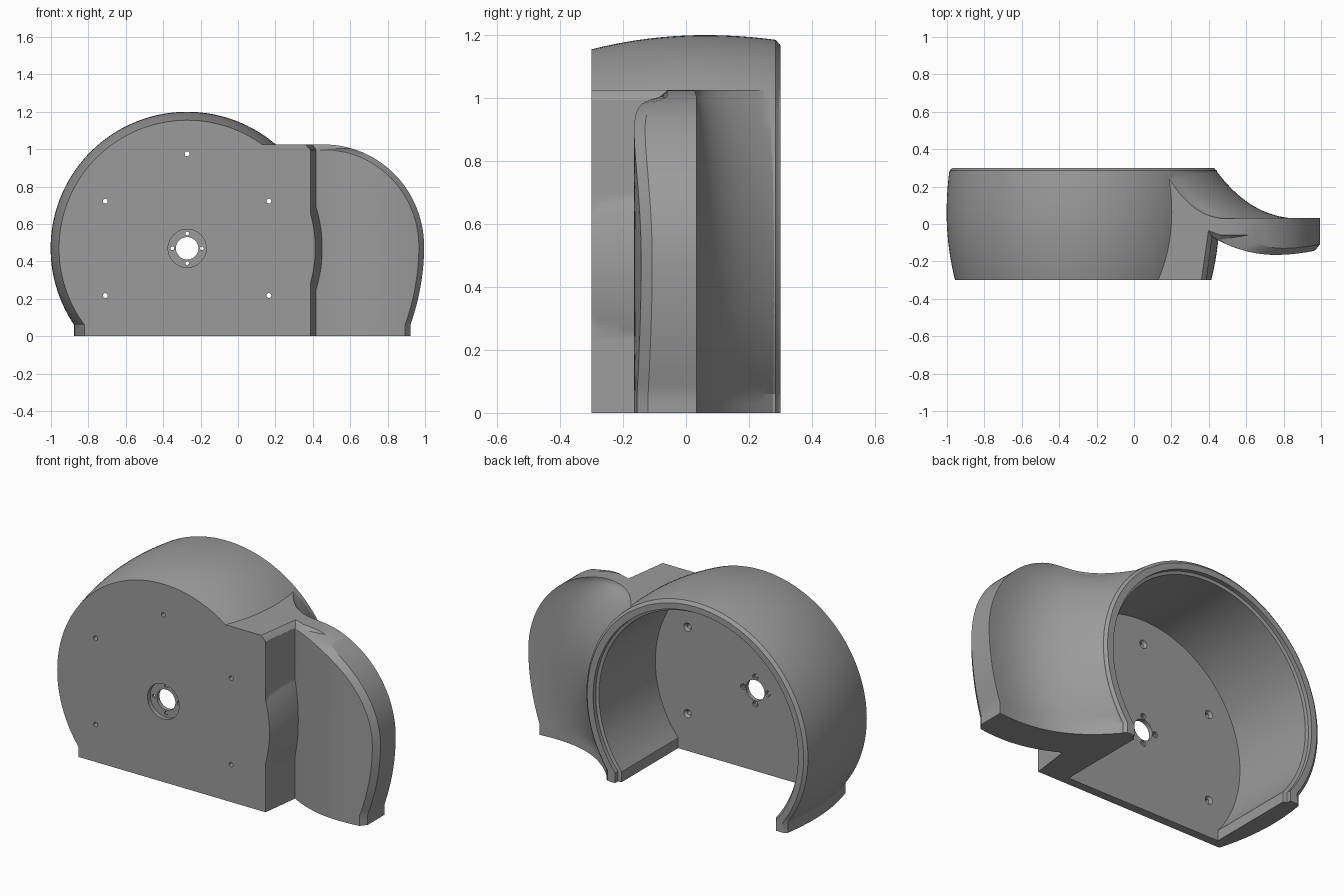
import bpy, bmesh, math

if "Cube" in bpy.data.objects:
    bpy.data.objects.remove(bpy.data.objects["Cube"])

CX, CZ = -0.272, 0.47          # drum axis
FOOT = 0.06                    # sides run straight down below this height

grey = bpy.data.materials.new("grey plastic")
grey.diffuse_color = (0.33, 0.33, 0.33, 1)
grey.use_nodes = True
grey.node_tree.nodes["Principled BSDF"].inputs["Base Color"].default_value = grey.diffuse_color


def loft(name, rings):
    """Skin a list of matching closed rings and cap both ends."""
    bm = bmesh.new()
    rows = [[bm.verts.new(p) for p in r] for r in rings]
    n = len(rows[0])
    for a, b in zip(rows, rows[1:]):
        for i in range(n):
            j = (i + 1) % n
            bm.faces.new((a[i], a[j], b[j], b[i]))
    bm.faces.new(rows[0])
    bm.faces.new(rows[-1])
    bmesh.ops.recalc_face_normals(bm, faces=bm.faces)
    me = bpy.data.meshes.new(name)
    bm.to_mesh(me)
    bm.free()
    me.materials.append(grey)
    ob = bpy.data.objects.new(name, me)
    bpy.context.collection.objects.link(ob)
    return ob


def arch(y, r, base, n=96):
    """Circle around the drum axis with straight feet down to base."""
    a0 = math.asin((FOOT - CZ) / r)
    angs = [a0 + (math.pi - 2 * a0) * i / n for i in range(n + 1)]
    pts = [(CX + r * math.cos(a), y, CZ + r * math.sin(a)) for a in angs]
    return [(pts[0][0], y, base)] + pts + [(pts[-1][0], y, base)]


def rod(name, x, z, profile, n=24):
    """Round cutter along y from (y, radius) pairs."""
    return loft(name, [[(x + r * math.cos(2 * math.pi * i / n), y,
                         z + r * math.sin(2 * math.pi * i / n)) for i in range(n)]
                       for y, r in profile])


def boolean(target, other, op):
    m = target.modifiers.new(op, 'BOOLEAN')
    m.operation, m.solver, m.object = op, 'EXACT', other
    bpy.context.view_layer.objects.active = target
    bpy.ops.object.modifier_apply(modifier=m.name)
    bpy.data.objects.remove(other)


# Barrel-shaped drum with a chamfered back rim
barrel = []
for i in range(17):
    y = -0.3 + 0.585 * i / 16
    k = 0.045 / 0.36 ** 2 if y < 0.06 else 0.015 / 0.225 ** 2
    barrel.append((y, 0.73 - k * (y - 0.06) ** 2))
housing = loft("housing", [arch(y, r, 0) for y, r in barrel + [(0.3, 0.697)]])


def edge_x(z, inset=0.0):
    """Outer edge of the side wing at height z."""
    z = max(z, FOOT)
    if z < 0.48:
        return 0.995 - inset - 0.07 * ((0.48 - z) / 0.41) ** 2
    s = min(1.0, (z - 0.48) / (0.545 - inset))
    return 0.46 + (0.535 - inset) * math.sqrt(1 - s * s)


def wing_front(x):
    return -0.165 + (0.84 if x < 0.754 else 0.5) * (x - 0.754) ** 2


def wing_section(z):
    c = max(0.0, (z - 0.997) / 0.028)          # top chamfer amount
    x1, xi = edge_x(z), edge_x(z, 0.028)
    zz = max(z, FOOT)
    x0 = CX + math.sqrt(0.70 ** 2 - (zz - CZ) ** 2)
    span = max(0.42, x1 - x0)
    pts = [(0.0, -0.3), (0.388 - 0.028 * c, -0.3)]
    for i in range(15):                        # front skin
        x = 0.418 + (xi - 0.418) * i / 14
        pts.append((x - 0.02 * c * (1 - i / 14), wing_front(x) + 0.035 * c))
    pts.append((max(x1, xi + 0.002), min(-0.06, wing_front(xi) + 0.035 + 0.01 * c)))
    for i in range(25):                        # concave back skin
        t = 1 - i / 24
        x = x0 + (max(x1, xi + 0.002) - x0) * t
        u = (x - x0) / span
        pts.append((x, 0.02 + 0.28 * (1 - u) ** 2.8 + 0.013 * u ** 4))
    pts.append((0.0, 0.3))
    return [(x, y, z) for x, y in pts]


# Side wing with slab joining it to the drum
heights = [0, 0.03, FOOT] + [0.06 + 0.42 * i / 12 for i in range(1, 13)]
heights += [0.48 + 0.545 * math.sin(math.pi / 2 * i / 28) for i in range(1, 29)]
wing = loft("side_wing", [wing_section(z) for z in heights])
boolean(housing, wing, 'UNION')

# Open cavity with a small step at the rim
cavity = loft("cavity_cutter", [arch(y, r, -0.1) for y, r in
                                ((-0.25, 0.645), (0.27, 0.645), (0.275, 0.662), (0.4, 0.662))])
boolean(housing, cavity, 'DIFFERENCE')

# Hub recess, hub hole and its four screw holes
boolean(housing, rod("hub_cutter", CX, CZ, ((-0.4, 0.102), (-0.275, 0.102),
                                            (-0.275, 0.06), (-0.2, 0.06)), 48), 'DIFFERENCE')
for i in range(4):
    a = math.pi / 2 * i
    boolean(housing, rod("hub_screw_cutter", CX + 0.079 * math.cos(a), CZ + 0.079 * math.sin(a),
                         ((-0.4, 0.01), (-0.263, 0.01), (-0.262, 0.017), (-0.2, 0.017)), 16),
            'DIFFERENCE')

# Five mounting holes, countersunk from inside
for deg in (-30, 30, 90, 150, 210):
    a = math.radians(deg)
    boolean(housing, rod("mount_cutter", CX + 0.505 * math.cos(a), CZ + 0.505 * math.sin(a),
                         ((-0.4, 0.013), (-0.265, 0.013), (-0.25, 0.024), (-0.2, 0.024)), 16),
            'DIFFERENCE')

housing.select_set(True)
bpy.context.view_layer.objects.active = housing
bpy.ops.object.shade_smooth_by_angle(angle=math.radians(25))
